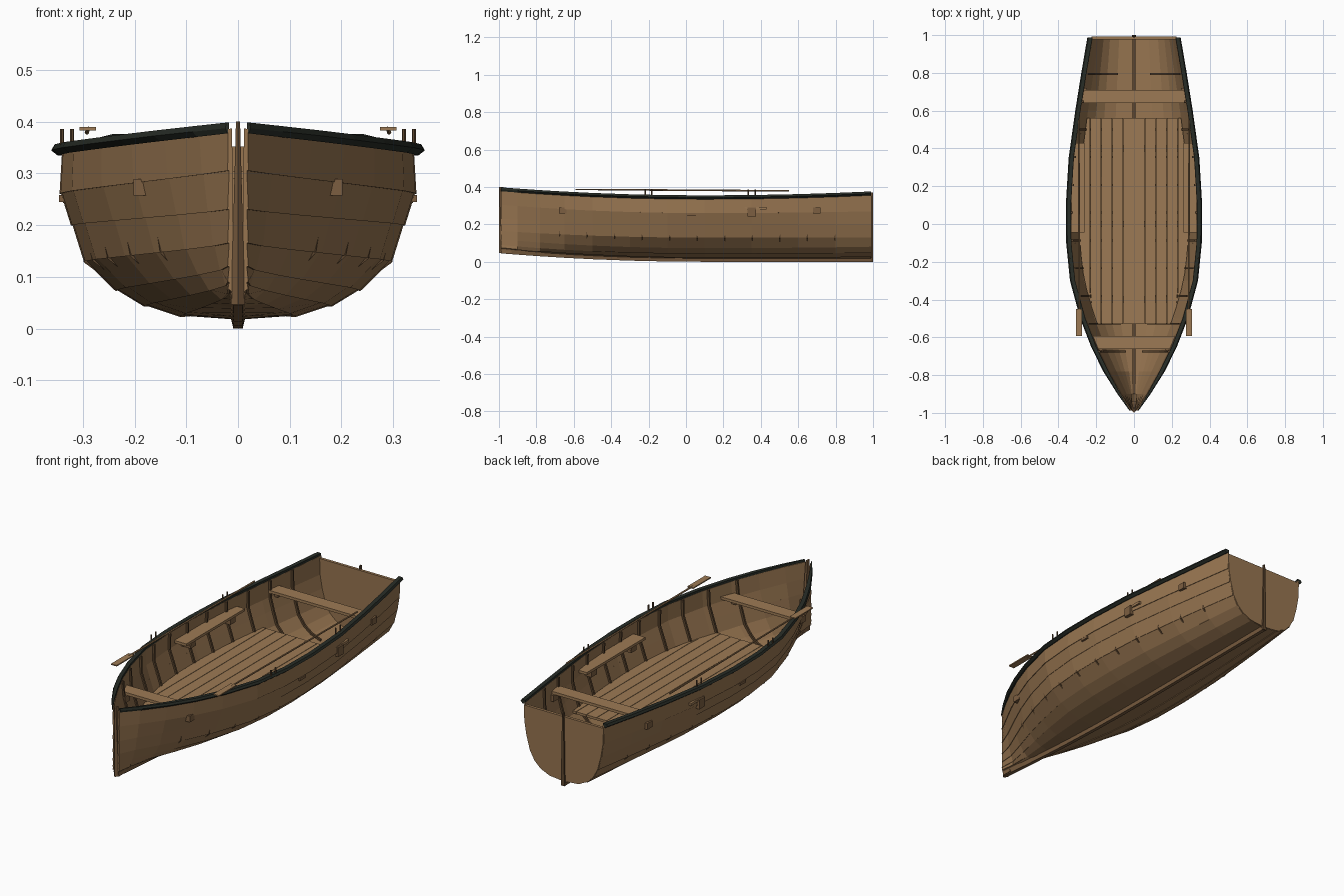
import bpy, bmesh, math
from mathutils import Vector

if "Cube" in bpy.data.objects:
    bpy.data.objects.remove(bpy.data.objects["Cube"])


def material(name, col):
    m = bpy.data.materials.new(name)
    m.diffuse_color = (*col, 1)
    m.use_nodes = True
    m.node_tree.nodes["Principled BSDF"].inputs["Base Color"].default_value = m.diffuse_color
    return m


HULL = material("hull wood", (0.31, 0.178, 0.081))
PALE = material("pale wood", (0.335, 0.195, 0.09))
BROWN = material("brown wood", (0.2, 0.112, 0.052))
DARK = material("dark wood", (0.11, 0.062, 0.029))
RAIL = material("black green paint", (0.021, 0.026, 0.02))


def loft(name, rings, mat, mirror=False):
    """Skin a row of equal-sized point rings, capped at both ends."""
    bm = bmesh.new()
    rows = [[bm.verts.new(p) for p in r] for r in rings]
    n = len(rows[0])
    for a, b in zip(rows, rows[1:]):
        for i in range(n):
            j = (i + 1) % n
            bm.faces.new((a[i], a[j], b[j], b[i]))
    bm.faces.new(rows[0])
    bm.faces.new(rows[-1][::-1])
    bmesh.ops.recalc_face_normals(bm, faces=bm.faces)
    me = bpy.data.meshes.new(name)
    bm.to_mesh(me)
    bm.free()
    me.materials.append(mat)
    ob = bpy.data.objects.new(name, me)
    bpy.context.collection.objects.link(ob)
    if mirror:
        ob.modifiers.new("mirror", 'MIRROR')
    return ob


def rect(x0, x1, y, z0, z1):
    return [(x0, y, z0), (x1, y, z0), (x1, y, z1), (x0, y, z1)]


def box(name, x0, x1, y0, y1, z0, z1, mat, mirror=False):
    return loft(name, [rect(x0, x1, y0, z0, z1), rect(x0, x1, y1, z0, z1)], mat, mirror)


def rod(name, p, q, r, mat, sides=6):
    p, q = Vector(p), Vector(q)
    d = (q - p).normalized()
    u = d.orthogonal().normalized()
    v = d.cross(u)
    ang = [2 * math.pi * i / sides for i in range(sides)]
    loft(name, [[c + u * r * math.cos(a) + v * r * math.sin(a) for a in ang] for c in (p, q)], mat, True)


# Hull lines: knuckle points (x, z) amidships and at the stern, heights at the bow
STATIONS = [-.988, -.9, -.78, -.65, -.5, -.3, -.1, .1, .35, .6, .8, .988]
TOPW = [.019, .075, .142, .206, .264, .318, .338, .34, .325, .29, .258, .226]
MID = [(0, .02), (.11, .025), (.18, .045), (.235, .075), (.295, .13), (.32, .2), (.342, .26), (.34, .343)]
STERN = [(0, .02), (.08, .028), (.13, .05), (.165, .082), (.192, .13), (.211, .2), (.223, .27), (.226, .364)]
BOWZ = [.065, .075, .09, .12, .165, .23, .305, .386]


def top_width(y):
    for i in range(len(STATIONS) - 1):
        a, b = STATIONS[i], STATIONS[i + 1]
        if y <= b:
            return TOPW[i] + (TOPW[i + 1] - TOPW[i]) * (y - a) / (b - a)
    return TOPW[-1]


def point(y, l):
    w, (mx, mz), (sx, sz) = top_width(y), MID[l], STERN[l]
    if y < .1:
        t = ((.1 - y) / 1.088) ** 2
        x = mx * (w / .34) ** (1 + .08 * (7 - l))
        if l:
            x = max(x, .017)
        return Vector((x, mz + (BOWZ[l] - mz) * t))
    t = (.34 - w) / .114
    return Vector((mx + (sx - mx) * t, mz + (sz - mz) * ((y - .1) / .888) ** 2))


def normal(a, b):
    d = (b - a).normalized()
    return Vector((d.y, -d.x))


def half_width(y, z):
    for l in range(7):
        a, b = point(y, l), point(y, l + 1)
        if a.y <= z <= b.y:
            return a.x + (b.x - a.x) * (z - a.y) / (b.y - a.y)
    return point(y, 7).x if z > .2 else .005


# Overlapping planks
for l in range(7):
    rings = []
    for y in STATIONS:
        a, b = point(y, l), point(y, l + 1)
        n = normal(a, b)
        pts = [a + n * .003, b, b - n * .007, a - n * .007]
        rings.append([(max(p.x, 0), y, p.y) for p in pts])
    loft("hull_plank", rings, HULL, True)

# Painted rail along the top edge, narrowing into the bow
rail = [(-.006, -.003), (.008, -.009), (.021, .001), (.015, .012), (-.006, .012)]
loft("gunwale_rail", [[(max(top_width(y) + dx * min(1, .2 + (y + 1) * 4), .003), y, point(y, 7).y + dz)
                       for dx, dz in rail] for y in STATIONS], RAIL, True)

# Keel, inner keelson, stem and stern post
loft("keel", [[(-.009, y, point(y, 0).y - .02), (.009, y, point(y, 0).y - .02),
               (.015, y, point(y, 0).y + .005), (-.015, y, point(y, 0).y + .005)] for y in STATIONS], BROWN)
loft("keelson", [rect(-.008, .008, y, point(y, 0).y, point(y, 0).y + .02) for y in STATIONS[1:]], DARK)
loft("stem", [[(-w, -1 + w, z), (0, -1, z), (w, -1 + w, z), (w, yb, z), (-w, yb, z)]
              for z, w, yb in [(.046, .014, -.93), (.1, .012, -.95), (.25, .008, -.965), (.4, .004, -.975)]], BROWN)
loft("stern_post", [[(-w, .985, z), (w, .985, z), (w, 1, z), (-w, 1, z)]
                    for z, w in [(0, .01), (.2, .007), (.37, .003)]], DARK)

# Transom
half = [point(.988, l) for l in range(8)]
outline = [(p.x, min(p.y, .352)) for p in half] + [(-p.x, min(p.y, .352)) for p in half[:0:-1]]
loft("transom", [[(x, y, z) for x, z in outline] for y in (.977, .992)], HULL)

# Ribs
for k in range(11):
    y = -.675 + .147 * k
    rings = []
    for l in range(1, 8):
        p = point(y, l)
        n = normal(point(y, l - 1), point(y, min(l + 1, 7)))
        o, i = p + n * (.004 if l == 4 else -.005), p - n * .017
        rings.append([(o.x, y - .005, o.y), (o.x, y + .005, o.y), (i.x, y + .005, i.y), (i.x, y - .005, i.y)])
    loft("rib", rings, DARK, True)

# Floor boards, trimmed to the hull side, over bearers
FLOOR = .15
ys = [-.53 + 1.09 * i / 12 for i in range(13)]
for k in range(-5, 5):
    rings = []
    for y in ys:
        lim = half_width(y, FLOOR) - .012
        a, b = [max(-lim, min(lim, .058 * (k + .5) + s * .0278)) for s in (-1, 1)]
        rings.append(rect(a, b, y, FLOOR - .012, FLOOR))
    loft("floor_board", rings, PALE)
for y in (-.4, 0, .4):
    w = half_width(y, FLOOR - .03) - .02
    box("floor_bearer", -w, w, y - .015, y + .015, FLOOR - .03, FLOOR - .013, DARK)

# Cross seats with end blocks through the planking
for name, y0, y1 in (("bow_seat", -.662, -.592), ("stern_seat", .64, .71)):
    e = [half_width(y, .29) - .005 for y in (y0, y1)]
    loft(name, [rect(-w, w, y, .29, .304) for w, y in zip(e, (y0, y1))], PALE)
    yc = -.66 if y0 < 0 else .7
    w = half_width(yc, .27)
    box(name + "_block", w - .025, w + .012, yc - .02, yc + .02, .257, .289, BROWN, True)

# Side benches on blocks
box("side_bench", .262, .33, -.045, .43, .28, .293, PALE, True)
for y, z0, h in ((.03, .245, .022), (.352, .243, .022)):
    out = .012 if y > .1 else .005
    box("bench_block", .275, half_width(y, .27) + out, y - h, y + h, z0,
        .291 if y > .1 else .258, BROWN, True)
box("bench_leg", .275, .31, .01, .05, .25, .281, BROWN, True)

# Thole pins in pairs
for y0, dx in ((-.2, .012), (.352, -.004)):
    for dy in (-.018, .018):
        x = top_width(y0) + dx
        rod("thole_pin", (x, y0 + dy, .345), (x, y0 + dy, .386), .004, DARK)

# Oars lying along the sides
rod("oar_shaft", (.29, -.47, .386), (.292, .55, .379), .0045, PALE)
box("oar_blade", .274, .306, -.592, -.45, .383, .389, PALE, True)
